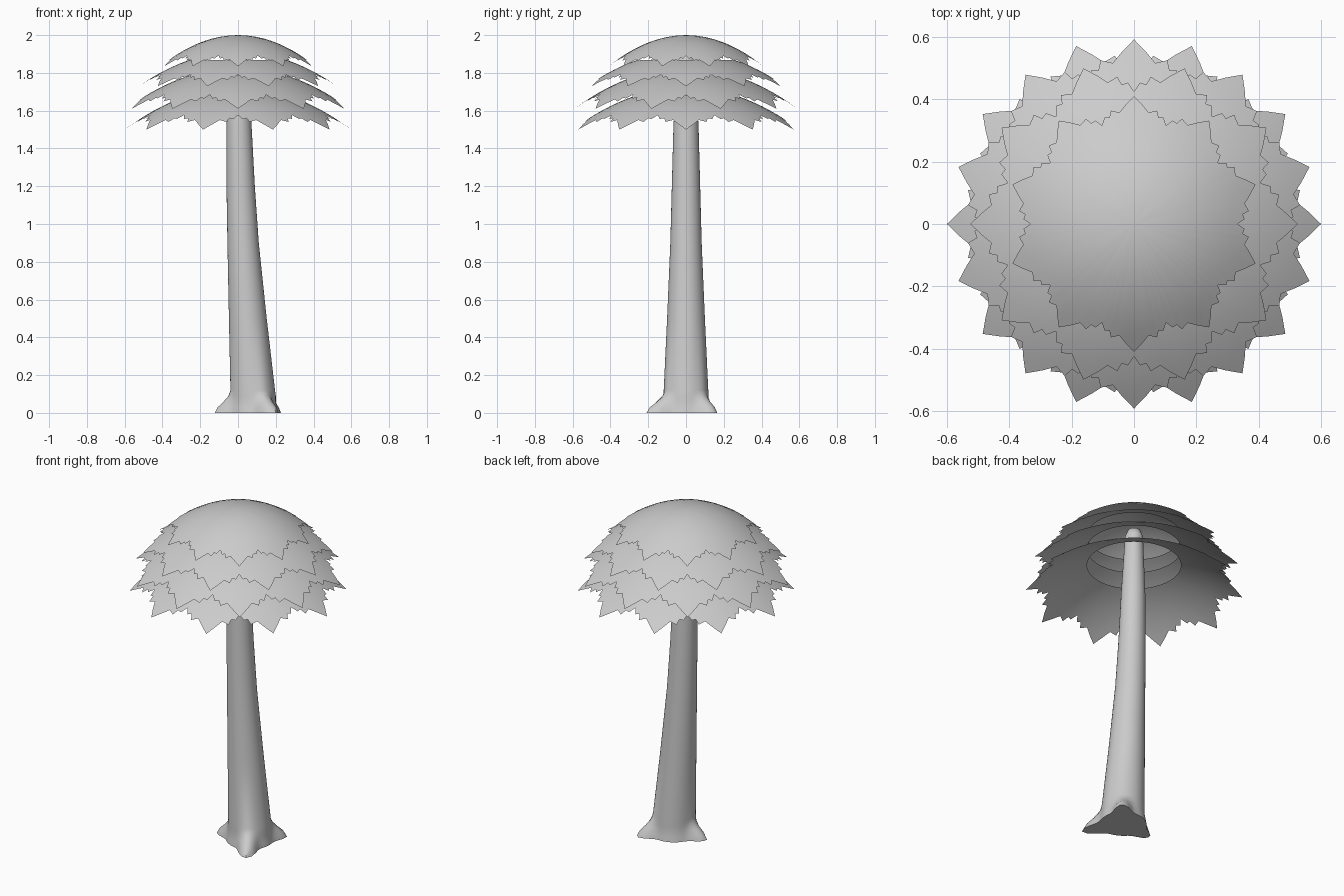
import bpy, bmesh, math
from mathutils import Vector

cube = bpy.data.objects.get("Cube")
if cube:
    bpy.data.objects.remove(cube)

grey = bpy.data.materials.new("plain_grey")
grey.use_nodes = True
COLOUR = (0.6, 0.6, 0.6, 1)
grey.diffuse_color = COLOUR
grey.node_tree.nodes["Principled BSDF"].inputs["Base Color"].default_value = COLOUR


def loft(name, rings, cap_top=False, cap_bottom=False):
    """Skin a list of closed rings, given from the bottom or outside inward."""
    bm = bmesh.new()
    loops = [[bm.verts.new(p) for p in ring] for ring in rings]
    n = len(loops[0])
    for low, high in zip(loops, loops[1:]):
        for i in range(n):
            j = (i + 1) % n
            bm.faces.new((low[i], low[j], high[j], high[i]))
    if cap_top:
        bm.faces.new(loops[-1])
    if cap_bottom:
        bm.faces.new(loops[0][::-1])
    mesh = bpy.data.meshes.new(name)
    bm.to_mesh(mesh)
    bm.free()
    mesh.materials.append(grey)
    obj = bpy.data.objects.new(name, mesh)
    bpy.context.collection.objects.link(obj)
    bpy.ops.object.select_all(action='DESELECT')
    obj.select_set(True)
    bpy.context.view_layer.objects.active = obj
    bpy.ops.object.shade_smooth_by_angle(angle=math.radians(50))
    return obj


# Leaning trunk with three roots: root tips are relative to the trunk base
SIDES = 48
ROOTS = [Vector((0.12, -0.21)), Vector((0.14, 0.16)), Vector((-0.205, -0.02))]


def root_radius(angle):
    extra = 0
    for tip in ROOTS:
        off = math.atan2(tip.y, tip.x) - angle
        off = math.atan2(math.sin(off), math.cos(off))
        extra = max(extra, (tip.length - 0.13) * math.exp(-(off / 0.3) ** 2))
    return extra


# height, centre x, radius, share of the root flare
TRUNK = [(0, 0.08, 0.13, 1), (0.03, 0.08, 0.125, 0.85), (0.06, 0.08, 0.12, 0.5),
         (0.09, 0.08, 0.12, 0.15), (0.12, 0.078, 0.118, 0), (0.5, 0.052, 0.1, 0),
         (0.9, 0.027, 0.083, 0), (1.2, 0.014, 0.075, 0), (1.5, 0.006, 0.067, 0),
         (1.86, 0, 0.05, 0), (1.9, 0, 0.035, 0), (1.91, 0, 0.01, 0)]
rings = []
for z, cx, radius, flare in TRUNK:
    ring = []
    for i in range(SIDES):
        a = math.tau * i / SIDES
        r = radius + flare * root_radius(a)
        ring.append((cx + r * math.cos(a), r * math.sin(a), z))
    rings.append(ring)
loft("trunk", rings, cap_top=True, cap_bottom=True)

# Jagged leaf edge: degrees from the leaf tip, share of the full radius
HALF = [(0, 1), (4, 0.935), (7.5, 0.88), (11.5, 0.905), (13, 0.855), (15.5, 0.865), (18, 0.81)]
EDGE = HALF + [(36 - d, s) for d, s in HALF[-2:0:-1]]


def leaf_layer(name, tip_radius, tip_z, bend, turn, hole):
    """Dome of ten pointed leaves, following z = tip_z + bend * (R^2 - r^2)."""
    steps = 9
    rings = []
    for k in range(steps):
        t = k / (steps - 1)
        ring = []
        for leaf in range(10):
            for d, share in EDGE:
                a = math.radians(36 * leaf + d + turn)
                r = tip_radius * share * (1 - t) + hole * t
                z = tip_z + bend * (tip_radius ** 2 - r ** 2)
                ring.append((r * math.cos(a), r * math.sin(a), z))
        rings.append(ring)
    return loft(name, rings, cap_top=hole < 0.05)


# Layers alternate by half a leaf; only the crown is closed
leaf_layer("crown_leaves", 0.41, 1.835, 0.98, 18, 0.01)
leaf_layer("upper_leaves", 0.525, 1.73, 0.66, 0, 0.26)
leaf_layer("middle_leaves", 0.592, 1.61, 0.62, 18, 0.26)
leaf_layer("lower_leaves", 0.6, 1.5, 0.62, 0, 0.26)
